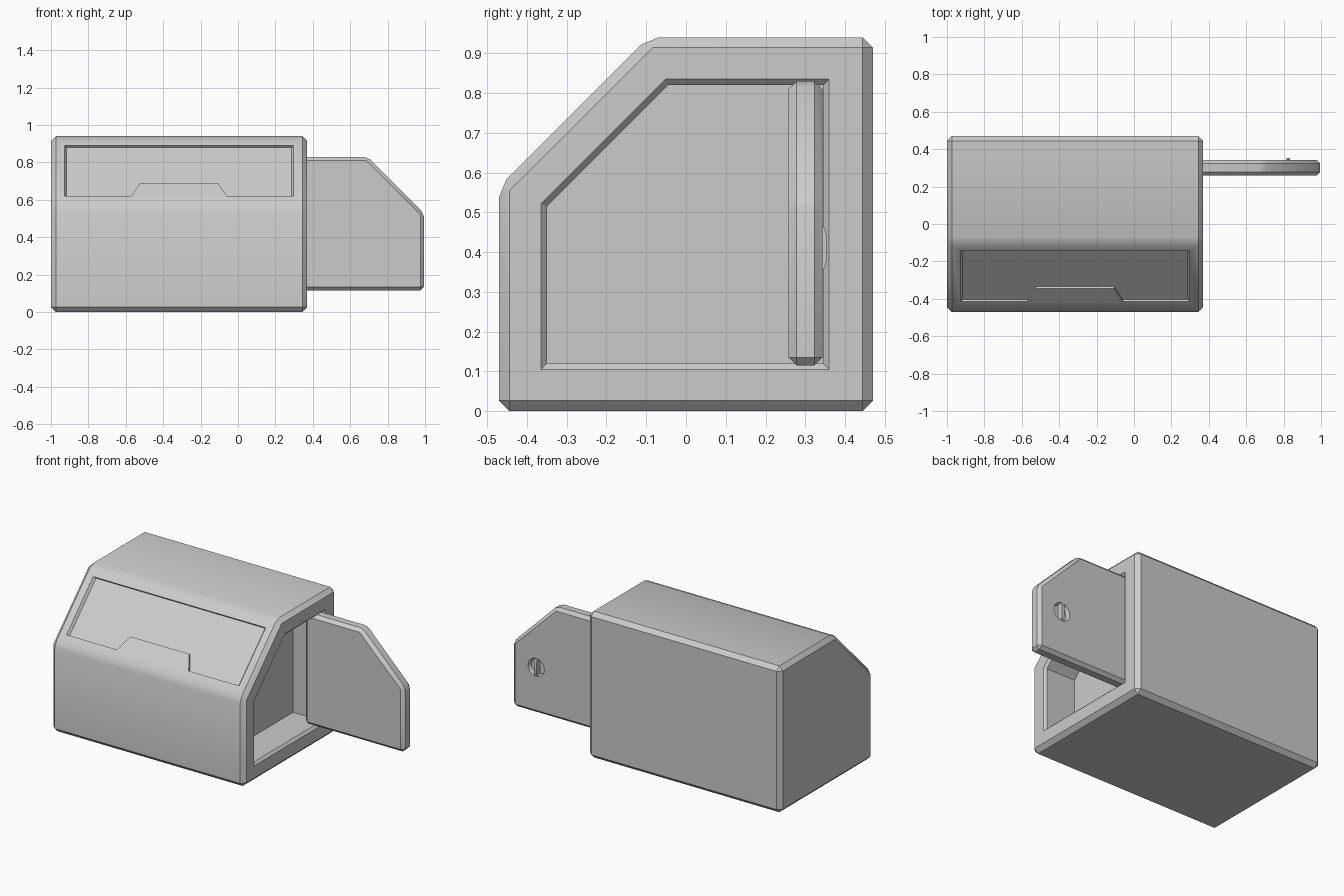
import bpy, bmesh, math
from mathutils import Vector

if "Cube" in bpy.data.objects:
    bpy.data.objects.remove(bpy.data.objects["Cube"])


def loft(name, loops):
    """Closed solid through a list of equal-length point loops."""
    bm = bmesh.new()
    rings = [[bm.verts.new(p) for p in loop] for loop in loops]
    n = len(rings[0])
    for a, b in zip(rings, rings[1:]):
        for i in range(n):
            j = (i + 1) % n
            bm.faces.new((a[i], a[j], b[j], b[i]))
    bm.faces.new(rings[0])
    bm.faces.new(rings[-1])
    bmesh.ops.recalc_face_normals(bm, faces=bm.faces)
    me = bpy.data.meshes.new(name)
    bm.to_mesh(me)
    bm.free()
    ob = bpy.data.objects.new(name, me)
    bpy.context.collection.objects.link(ob)
    return ob


def bevel(ob, width):
    m = ob.modifiers.new("bevel", 'BEVEL')
    m.width = width
    m.segments = 1
    m.limit_method = 'ANGLE'
    m.angle_limit = math.radians(20)


def cut(ob, cutter):
    m = ob.modifiers.new("cut", 'BOOLEAN')
    m.operation = 'DIFFERENCE'
    m.solver = 'EXACT'
    m.object = cutter
    cutter.hide_render = True


def finish(ob, cutters=()):
    """Apply modifiers, drop cutters and smooth the shallow edges."""
    bpy.ops.object.select_all(action='DESELECT')
    bpy.context.view_layer.objects.active = ob
    ob.select_set(True)
    for m in list(ob.modifiers):
        bpy.ops.object.modifier_apply(modifier=m.name)
    bpy.ops.object.shade_smooth_by_angle(angle=math.radians(30))
    for c in cutters:
        bpy.data.objects.remove(c)


# Main housing: box with a sloped upper front
outline = [(-0.47, 0), (0.47, 0), (0.47, 0.94), (-0.095, 0.94), (-0.47, 0.565)]
body = loft("housing", [[(x, y, z) for y, z in outline] for x in (-1.0, 0.37)])
bevel(body, 0.026)


# Side opening with a chamfered mouth
def mouth(x, o):
    return [(x, y, z) for y, z in (
        (-0.35 - o, 0.12 - o), (0.345 + o, 0.12 - o), (0.345 + o, 0.82 + o),
        (-0.045 - 0.414 * o, 0.82 + o), (-0.35 - o, 0.515 + 0.414 * o))]


opening = loft("opening_cutter", [mouth(0.385, 0.03), mouth(0.355, 0), mouth(0.15, 0)])
cut(body, opening)

# Shallow notched panel recess in the slope
r = math.sqrt(0.5)


def panel(n, t):
    cx = -0.315
    half = [(0.613 - t, 0.46), (0.613 - t, 0.078), (0.255, 0.078), (0.208, 0.177)]
    pts = half + [(-x, s) for x, s in reversed(half)]
    return [Vector((cx + x, -0.47 + (s - n) * r, 0.565 + (s + n) * r)) for x, s in pts]


recess = loft("panel_cutter", [panel(0.016, -0.012), panel(-0.016, 0.012)])
cut(body, recess)
finish(body, (opening, recess))

# Door standing open at a right angle
door_outline = [(0.29, 0.115), (0.995, 0.115), (0.995, 0.528), (0.693, 0.83), (0.29, 0.83)]
door = loft("door", [[(x, y, z) for x, z in door_outline] for y in (0.258, 0.343)])
bevel(door, 0.02)


# Round finger recess in the door's outer face
def disc(y, rad):
    return [(0.825 + rad * math.cos(i * math.tau / 32), y,
             0.41 + rad * math.sin(i * math.tau / 32)) for i in range(32)]


cup = loft("cup_cutter", [disc(0.36, 0.058), disc(0.343, 0.058), disc(0.318, 0.05)])
cut(door, cup)
finish(door, (cup,))

# Turn bar across the finger recess
grip = [(0.312, 0.355), (0.346, 0.355), (0.353, 0.375),
        (0.353, 0.445), (0.346, 0.465), (0.312, 0.465)]
finish(loft("latch_bar", [[(x, y, z) for y, z in grip] for x in (0.816, 0.834)]))
